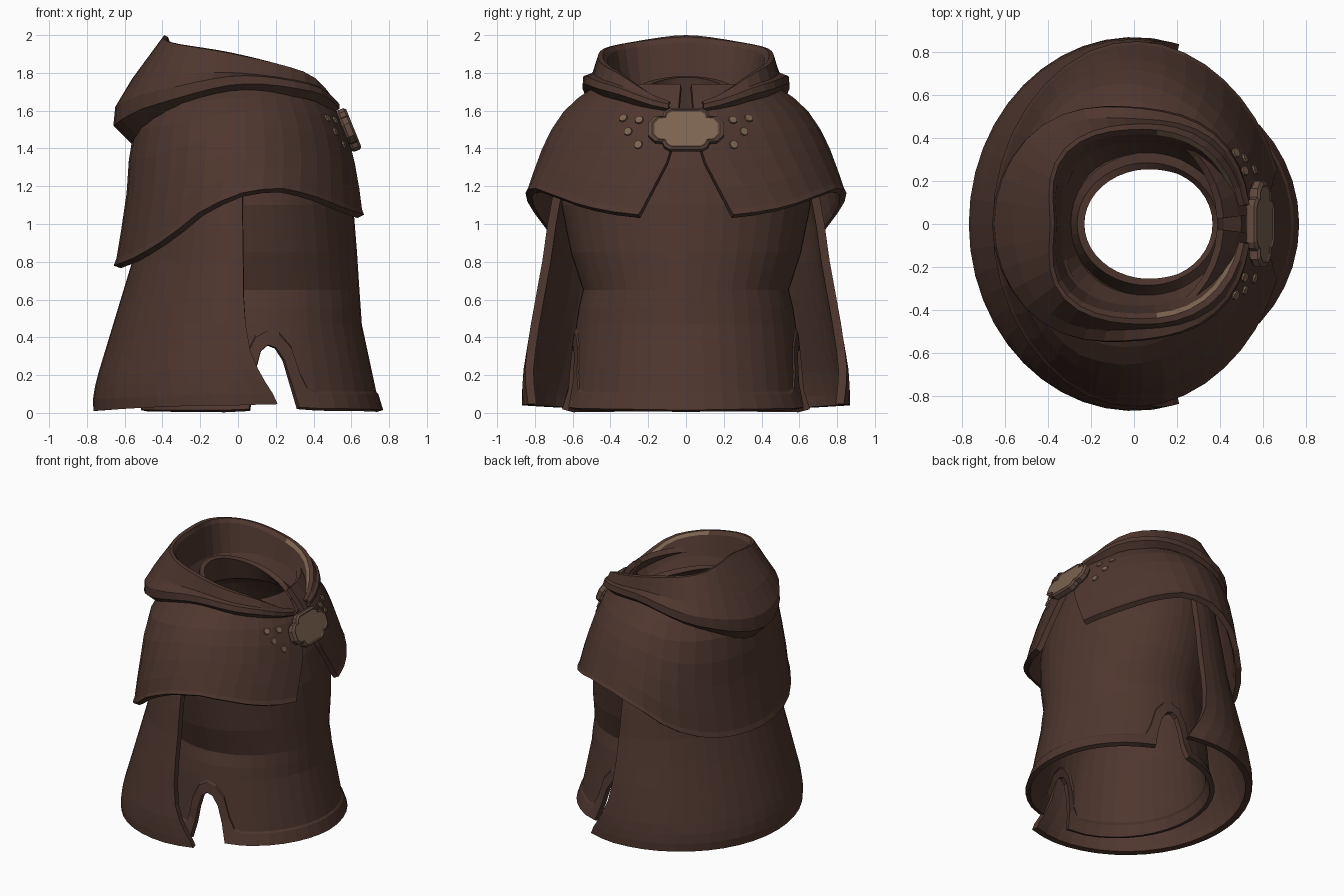
import bpy, bmesh, math
from mathutils import Vector

if "Cube" in bpy.data.objects:
    bpy.data.objects.remove(bpy.data.objects["Cube"])

def material(name, rgb):
    m = bpy.data.materials.new(name)
    m.diffuse_color = (*rgb, 1)
    m.use_nodes = True
    m.node_tree.nodes["Principled BSDF"].inputs["Base Color"].default_value = m.diffuse_color
    return m

CLOTH = material("brown cloth", (0.078, 0.038, 0.028))
TAN = material("tan metal", (0.2, 0.125, 0.08))
BRONZE = material("dark bronze", (0.125, 0.07, 0.05))

def interp(t, table):
    """Piecewise linear lookup; each row is (key, value, value...)."""
    if t <= table[0][0]:
        return table[0][1:]
    for p, q in zip(table, table[1:]):
        if t <= q[0]:
            f = (t - p[0]) / (q[0] - p[0])
            return tuple(a + (b - a) * f for a, b in zip(p[1:], q[1:]))
    return table[-1][1:]

def smooth_interp(t, table):
    """Cubic lookup through the rows, mirrored past the last one."""
    i = 0
    while i < len(table) - 2 and t > table[i + 1][0]:
        i += 1
    f = (t - table[i][0]) / (table[i + 1][0] - table[i][0])
    rows = [table[max(i - 1, 0)], table[i], table[i + 1],
            table[i + 2] if i + 2 < len(table) else table[i]]
    return [b + .5 * f * (c - a + f * (2 * a - 5 * b + 4 * c - d + f * (3 * (b - c) + d - a)))
            for a, b, c, d in zip(*(r[1:] for r in rows))]

def ring_point(table, a, z, grow=0.0, pinch=0.0):
    """Point on an oval ring (front x, back x, half width at height z), narrowed at the front corners."""
    front, back, half = interp(z, table)
    cx, rx = (front + back) / 2, (front - back) / 2
    k = 1 - (pinch * math.sin(2 * a) ** 2 if math.cos(a) > 0 else 0)
    return Vector((cx + (rx + grow) * k * math.cos(a), (half + grow) * k * math.sin(a), z))

def make_object(name, bm, mats):
    me = bpy.data.meshes.new(name)
    bm.to_mesh(me)
    bm.free()
    for m in mats:
        me.materials.append(m)
    ob = bpy.data.objects.new(name, me)
    bpy.context.collection.objects.link(ob)
    return ob

def loft(name, columns, thickness=0.0, closed=False, mats=(CLOTH,), paint=None):
    """Skin a list of columns of points; columns run anticlockwise, points run upward."""
    bm = bmesh.new()
    grid = [[bm.verts.new(p) for p in col] for col in columns]
    n = len(grid)
    for i in range(n if closed else n - 1):
        a, b = grid[i], grid[(i + 1) % n]
        for j in range(len(a) - 1):
            f = bm.faces.new((a[j], b[j], b[j + 1], a[j + 1]))
            if paint:
                f.material_index = paint(i, j)
    ob = make_object(name, bm, mats)
    if thickness:
        s = ob.modifiers.new("thickness", 'SOLIDIFY')
        s.thickness = thickness
        s.offset = -1
    return ob

def spread(a, b, n):
    return [a + (b - a) * i / n for i in range(n + 1)]

# Tunic: open tube with arched side slits, a raised hem and a standing collar
TUNIC = [(0.0, .765, -.51, .66), (.1, .735, -.49, .62), (.4, .66, -.46, .59),
         (.55, .65, -.45, .57), (.65, .643, -.45, .545), (.85, .63, -.45, .61),
         (1.1, .61, -.47, .66), (1.3, .57, -.48, .64), (1.5, .5, -.42, .5),
         (1.6, .42, -.3, .33), (1.68, .39, -.265, .285)]
# each slit row: edge x, edge z, hem line x, hem line z
SLIT = [(.325, .03, .385, .12), (.30, .16, .355, .2), (.275, .28, .325, .34),
        (.235, .345, .26, .415), (.19, .36, .19, .435), (.145, .33, .12, .40),
        (.11, .24, .055, .29), (.08, .12, .03, .17), (.06, .02, .0, .1)]

def angle_at(x):
    return math.acos((x - .128) / .632)

half = [(a, .015 + .01 * math.sin(a), a, .1) for a in spread(0, angle_at(.385) - .08, 7)]
half += [(angle_at(x0), z0, angle_at(x1), z1) for x0, z0, x1, z1 in SLIT]
half += [(a, .015, a, .1) for a in spread(angle_at(0) + .12, math.pi, 8)]
cols = half + [(-a, z, -b, w) for a, z, b, w in reversed(half[1:-1])]
columns = []
for a0, z0, a1, z1 in cols:
    col = [ring_point(TUNIC, a0, z0, .008), ring_point(TUNIC, a1, z1, .008),
           ring_point(TUNIC, a1, z1 + .012)]
    col += [ring_point(TUNIC, a1, z) for z in (.47, .56, .65, .75, .85, 1.1, 1.3, 1.42, 1.5, 1.6)]
    top = ring_point(TUNIC, a1, 1.68)
    top.z += -.1 - .31 * (top.x - .39)
    col[-1].z = min(col[-1].z, top.z - .03)
    columns.append(col + [top])
loft("tunic", columns, .035, closed=True)

# Cape: shell around the back whose front edges sweep forward at the hem
CAPE = [(.02, .77, -.765, .868), (.08, .76, -.77, .87), (.2, .74, -.74, .86),
        (.4, .70, -.68, .83), (.6, .66, -.62, .795), (.8, .6, -.56, .76),
        (1.1, .52, -.5, .72), (1.45, .47, -.45, .64)]
EDGE = [(.0, .21), (.07, .18), (.14, .135), (.2, .105), (.3, .065), (.45, .04), (.6, .03), (1.4, .02)]
columns = []
for t in spread(0, 1, 26):
    col = []
    for z in (0, .06, .13, .2, .3, .45, .6, .8, 1.0, 1.2, 1.4):
        front, back, _ = interp(z, CAPE)
        a0 = math.acos((interp(z, EDGE)[0] - (front + back) / 2) * 2 / (front - back))
        a = a0 + (2 * math.pi - 2 * a0) * t
        p = ring_point(CAPE, a, z)
        p.z += max(0, 1 - z) * (.01 + .03 * math.sin(a) ** 2 + .03 * max(0, math.cos(a)))
        col.append(p)
    columns.append(col)
loft("cape", columns, .045)

# Shoulder mantle: flared collar, open at the front, dropping low at the back
MANTLE = [(.78, .72, -.65, .87), (1.05, .69, -.605, .865), (1.2, .655, -.585, .835),
          (1.4, .605, -.575, .762), (1.55, .555, -.54, .69), (1.65, .49, -.48, .6),
          (1.75, .41, -.36, .45)]
HEM = [(-1, .78), (-.85, .82), (-.6, .93), (-.33, 1.09), (0, 1.18), (.3, 1.19),
       (.55, 1.15), (1, 1.04)]
OPEN = [(1.04, .30), (1.38, .10), (1.6, .06), (1.75, .06)]

def mantle_point(a, z, grow=0.0):
    return ring_point(MANTLE, a, z, grow, .015)

columns = []
for t in spread(0, 1, 34):
    hem = interp(math.cos(.28 + (2 * math.pi - .56) * t), HEM)[0]
    col = []
    for v in (0, .04, .2, .4, .58, .75, .88, 1):
        z = hem + (1.74 - hem) * v
        a0 = interp(z, OPEN)[0]
        col.append(mantle_point(a0 + (2 * math.pi - 2 * a0) * t, z, .008 if v < .03 else 0))
    columns.append(col)
loft("shoulder_mantle", columns, .04)

# Lowered hood: profiles of (radius, height) from outer fold over the rim to the lining
HOOD = [
    (.17, .50, 1.58, .545, 1.61, .545, 1.635, .53, 1.645, .52, 1.65, .495, 1.64, .475, 1.61, .45, 1.54, .42, 1.49),
    (.78, .53, 1.66, .57, 1.70, .56, 1.735, .54, 1.745, .515, 1.80, .485, 1.80, .465, 1.78, .42, 1.66, .37, 1.57),
    (1.57, .49, 1.69, .545, 1.74, .54, 1.785, .49, 1.80, .465, 1.895, .44, 1.90, .415, 1.875, .38, 1.72, .32, 1.58),
    (2.36, .52, 1.55, .63, 1.63, .63, 1.70, .575, 1.79, .475, 1.955, .455, 1.955, .435, 1.93, .39, 1.72, .30, 1.58),
    (3.1416, .53, 1.39, .66, 1.52, .65, 1.62, .56, 1.77, .39, 2.0, .37, 1.99, .36, 1.96, .34, 1.74, .27, 1.58)]
columns = []
angles = spread(.17, 2 * math.pi - .17, 36)
for a in angles:
    row = smooth_interp(min(a, 2 * math.pi - a), HOOD)
    columns.append([(r * math.cos(a), r * math.sin(a), z) for r, z in zip(row[::2], row[1::2])])

def piping(i, j):
    front = min(angles[i], 2 * math.pi - angles[i + 1])
    return int(j == 5 and front < 1.3)

loft("hood", columns, .02, mats=(CLOTH, TAN), paint=piping)

# Clasp: lobed plaque with a bevelled rim and inset face
quarter = [(.2, .035), (.165, .07), (.125, .075), (.115, .1), (.085, .118)]
outline = quarter + [(-y, z) for y, z in reversed(quarter)]
outline += [(-y, -z) for y, z in quarter] + [(y, -z) for y, z in reversed(quarter)]
bm = bmesh.new()
tilt = math.radians(22)
LAYERS = [(-.025, .93), (-.012, 1), (.018, 1), (.03, .9), (.024, .84)]
rings = []
for d, s in LAYERS:
    rings.append([bm.verts.new((.585 + d * math.cos(tilt) - z * s * math.sin(tilt), y * s,
                                1.497 + d * math.sin(tilt) + z * s * math.cos(tilt)))
                  for y, z in outline])
for lo, hi in zip(rings, rings[1:]):
    for i in range(len(lo)):
        k = (i + 1) % len(lo)
        bm.faces.new((lo[i], lo[k], hi[k], hi[i]))
bm.faces.new(rings[0][::-1])
bm.faces.new(rings[-1]).material_index = 1
make_object("clasp", bm, (BRONZE, TAN))

# Studs: small flat discs on the mantle beside the clasp
bm = bmesh.new()
for side in (-1, 1):
    for y, z in ((.245, 1.55), (.305, 1.49), (.25, 1.42), (.33, 1.56)):
        a = 0
        while mantle_point(a, z).y < y:
            a += .005
        p = mantle_point(side * a, z)
        du = mantle_point(side * a + .05, z) - p
        n = du.cross(mantle_point(side * a, z + .03) - p).normalized()
        rot = n.to_track_quat('Z', 'Y').to_matrix().to_4x4()
        rot.translation = p + n * .003
        bmesh.ops.create_cone(bm, cap_ends=True, segments=8, radius1=.024, radius2=.022,
                              depth=.009, matrix=rot)
make_object("studs", bm, (TAN,))
